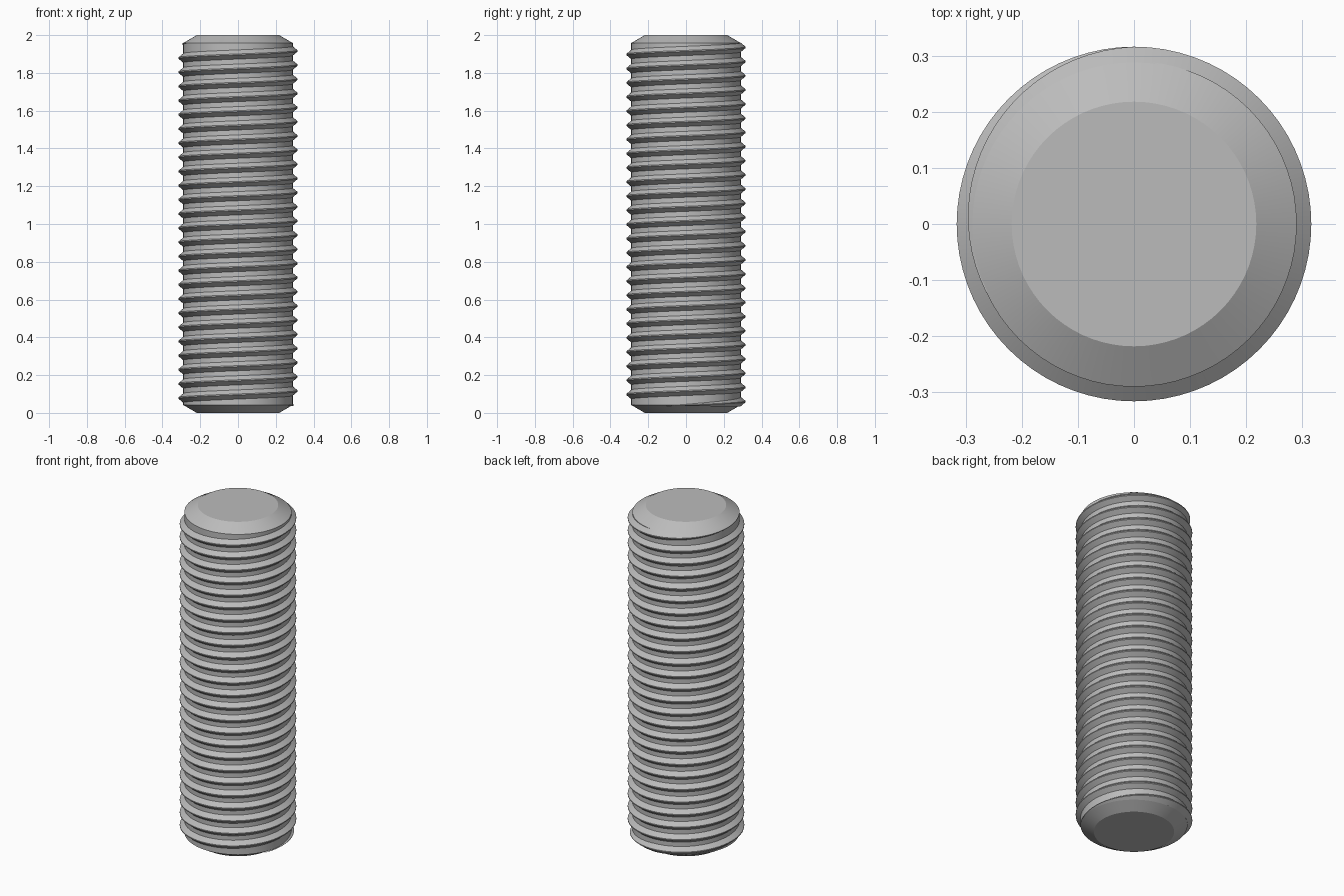
import bpy, bmesh, math

cube = bpy.data.objects.get("Cube")
if cube:
    bpy.data.objects.remove(cube)

steel = bpy.data.materials.new("grey steel")
steel.use_nodes = True
GREY = (0.5, 0.5, 0.5, 1)
steel.diffuse_color = GREY
steel.node_tree.nodes["Principled BSDF"].inputs["Base Color"].default_value = GREY

SEGMENTS = 72
CORE, CREST, END = 0.29, 0.316, 0.218
HEIGHT, CHAMFER = 2.0, 0.042
PITCH, TURNS = 0.075, 25
HALF_WIDTH = 0.026


def finish(name, bm):
    bmesh.ops.recalc_face_normals(bm, faces=bm.faces)
    mesh = bpy.data.meshes.new(name)
    bm.to_mesh(mesh)
    bm.free()
    mesh.materials.append(steel)
    obj = bpy.data.objects.new(name, mesh)
    bpy.context.collection.objects.link(obj)
    bpy.ops.object.select_all(action="DESELECT")
    obj.select_set(True)
    bpy.context.view_layer.objects.active = obj
    bpy.ops.object.shade_smooth_by_angle(angle=math.radians(25))


def ring(bm, radius, z):
    step = math.tau / SEGMENTS
    return [bm.verts.new((radius * math.cos(i * step), radius * math.sin(i * step), z))
            for i in range(SEGMENTS)]


# Solid rod with a chamfer at each end
bm = bmesh.new()
profile = [(END, 0), (CORE, CHAMFER), (CORE, HEIGHT - CHAMFER), (END, HEIGHT)]
rings = [ring(bm, r, z) for r, z in profile]
for low, high in zip(rings, rings[1:]):
    for i in range(SEGMENTS):
        j = (i + 1) % SEGMENTS
        bm.faces.new((low[i], low[j], high[j], high[i]))
bm.faces.new(rings[0])
bm.faces.new(rings[-1])
finish("rod_core", bm)

# Right-handed ridge that fades into the rod at both ends
bm = bmesh.new()
fade = SEGMENTS * 0.32
lead = int(fade)
last = TURNS * SEGMENTS + lead
sections = []
for i in range(-lead, last + 1):
    angle = math.pi / 2 + math.tau * i / SEGMENTS
    z = 0.06 + PITCH * i / SEGMENTS
    size = min(1, (i + lead) / fade, (last - i) / fade)
    size = max(size, 0.02)
    tip = CORE + (CREST - CORE) * size
    half = HALF_WIDTH * size
    points = [(CORE - 0.002, -half), (tip, -0.003 * size),
              (tip, 0.003 * size), (CORE - 0.002, half)]
    sections.append([bm.verts.new((r * math.cos(angle), r * math.sin(angle), z + dz))
                     for r, dz in points])
for a, b in zip(sections, sections[1:]):
    for k in range(4):
        n = (k + 1) % 4
        bm.faces.new((a[k], b[k], b[n], a[n]))
bm.faces.new(sections[0])
bm.faces.new(sections[-1])
finish("thread_ridge", bm)
